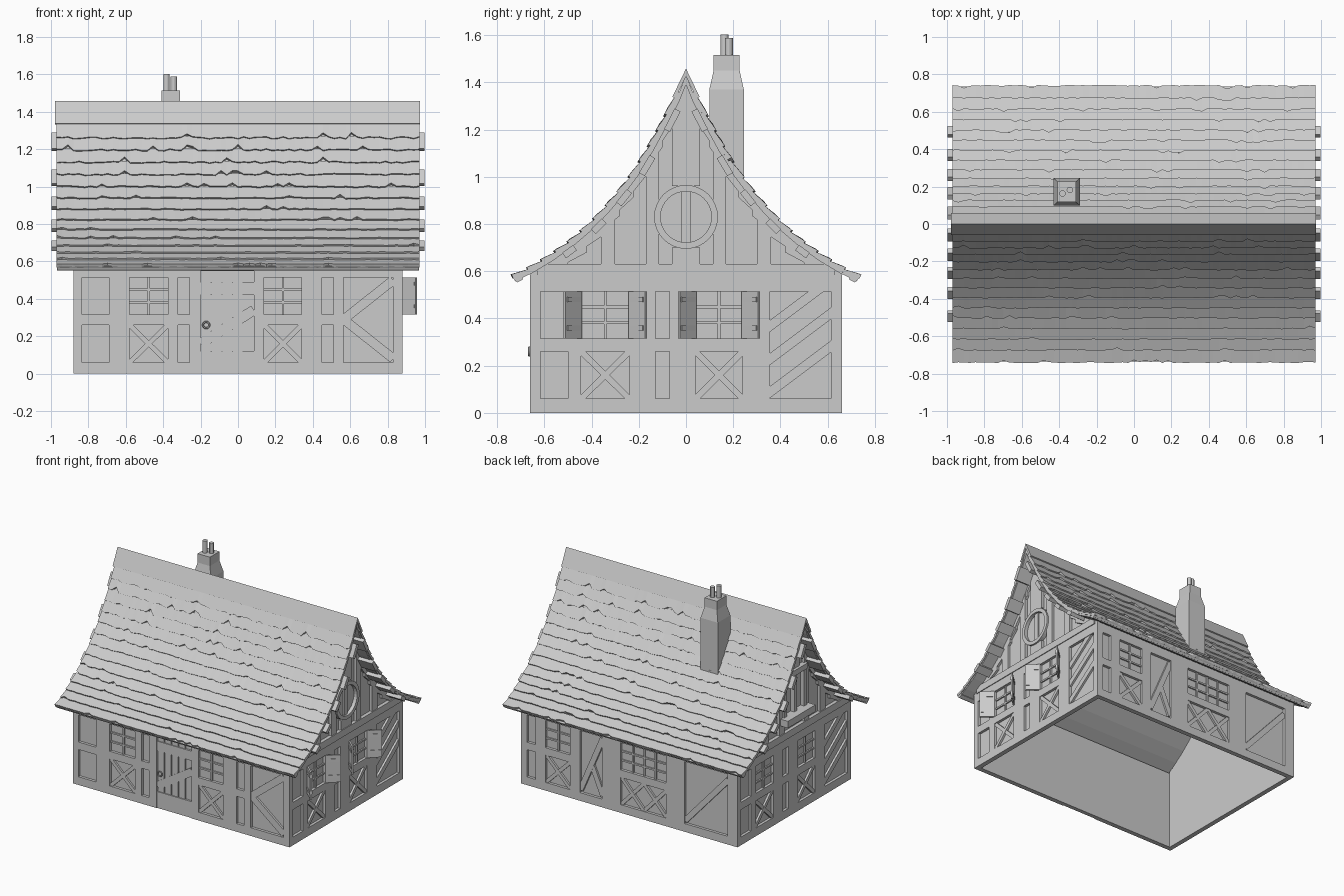
import bpy, bmesh, math, random
from mathutils import Vector

if "Cube" in bpy.data.objects:
    bpy.data.objects.remove(bpy.data.objects["Cube"])
random.seed(4)

# outer roof line: (distance from ridge, height)
ROOF = [(0, 1.45), (.05, 1.335), (.1, 1.235), (.16, 1.125), (.22, 1.025), (.28, .945), (.35, .862),
        (.42, .79), (.5, .722), (.58, .665), (.66, .617), (.735, .58)]

def roof_z(y):
    y = abs(y)
    for (a, za), (b, zb) in zip(ROOF, ROOF[1:]):
        if y <= b:
            return za + (zb - za) * (y - a) / (b - a)
    return ROOF[-1][1]

def roof_pt(y, off=0.0):
    """Point on the roof line pushed out along its normal."""
    s = (roof_z(y + .02) - roof_z(max(y - .02, 0))) / (y + .02 - max(y - .02, 0)) if y < .71 else -.5
    n = Vector((-s, 1)).normalized()
    return (y + n.x * off, roof_z(y) + n.y * off)

# local frames: (along wall, up, outward) -> world
FRONT = lambda u, v, d: (u, -.66 - d, v)
BACK = lambda u, v, d: (u, .66 + d, v)
RIGHT = lambda u, v, d: (.88 + d, u, v)
LEFT = lambda u, v, d: (-.88 - d, -u, v)
PLAN = lambda u, v, d: (u, v, d)
ALONG = lambda u, v, d: (d, u, v)

def slab(bm, fr, poly, d0, d1):
    a = [bm.verts.new(fr(u, v, d0)) for u, v in poly]
    b = [bm.verts.new(fr(u, v, d1)) for u, v in poly]
    bm.faces.new(a); bm.faces.new(b)
    for i in range(len(a)):
        j = (i + 1) % len(a)
        bm.faces.new((a[i], a[j], b[j], b[i]))

def rect(bm, fr, u0, u1, v0, v1, d0, d1):
    slab(bm, fr, [(u0, v0), (u1, v0), (u1, v1), (u0, v1)], d0, d1)

def bar(bm, fr, p, q, w, d0, d1):
    p, q = Vector(p), Vector(q)
    t = (q - p).normalized() * w / 2
    n = Vector((-t.y, t.x))
    slab(bm, fr, [p - n, q - n, q + n, p + n], d0, d1)

def finish(bm, name):
    bmesh.ops.recalc_face_normals(bm, faces=bm.faces)
    me = bpy.data.meshes.new(name)
    bm.to_mesh(me); bm.free()
    ob = bpy.data.objects.new(name, me)
    bpy.context.collection.objects.link(ob)
    return ob

LO, HI, TOP = (.06, .26), (.315, .515), .585
IN, MID = -.02, -.005

def cross(bm, fr, u0, u1, v0, v1):
    bar(bm, fr, (u0, v0), (u1, v1), .026, IN, MID)
    bar(bm, fr, (u0, v1), (u1, v0), .026, IN, MID - .001)

def window(bm, fr, u0, u1, v0, v1):
    n = max(2, round((u1 - u0) / .09))
    for i in range(1, n):
        u = u0 + (u1 - u0) * i / n
        rect(bm, fr, u - .006, u + .006, v0, v1, IN, MID - .004)
    for i in (1, 2):
        v = v0 + (v1 - v0) * i / 3
        rect(bm, fr, u0, u1, v - .006, v + .006, IN, MID - .005)

def wall(name, fr, end, columns):
    """Infill sheet plus posts and rails; columns = (u0, u1, kind)."""
    bm = bmesh.new()
    rect(bm, fr, -end, end, 0, TOP, -.035, IN)
    prev = -end
    for u0, u1, kind in columns:
        rect(bm, fr, prev, u0, 0, TOP, IN, 0)
        prev = u1
        if kind == 'door':
            rect(bm, fr, u0, u1, .55, TOP, IN, 0)
            for v0, v1 in ((0, .12), (.42, .49)):
                rect(bm, fr, u0, u1, v0, v1, IN, MID)
            bar(bm, fr, (u0, .16), (u1, .34), .055, IN, MID - .002)
            for i in range(1, 5):
                u = u0 + (u1 - u0) * i / 5
                rect(bm, fr, u0 + .003 + (i - 1) * .057, u - .003, 0, .55, IN, -.012)
            continue
        rect(bm, fr, u0, u1, 0, LO[0], IN, 0)
        rect(bm, fr, u0, u1, HI[1], TOP, IN, 0)
        if kind in ('plain', 'window'):
            rect(bm, fr, u0, u1, LO[1], HI[0], IN, 0)
        if kind == 'window':
            window(bm, fr, u0, u1, *HI)
            n = max(1, round((u1 - u0) / .2))
            for i in range(n):
                w = (u1 - u0) / n
                cross(bm, fr, u0 + w * i, u0 + w * (i + 1), *LO)
        elif kind == 'arrow':
            bar(bm, fr, (u0, .29), (u1, .5), .05, IN, MID)
            bar(bm, fr, (u0, .29), (u1, .08), .05, IN, MID)
        elif kind == 'stripes':
            for c in (.09, .23, .37):
                bar(bm, fr, (u0 - .01, c - .01), (u1 + .01, c + .2), .04, IN, MID)
        elif kind == 'brace':
            bar(bm, fr, (u0, .47), (u1, .08), .04, IN, MID)
        elif kind == 'branch':
            bar(bm, fr, (u0, .5), (u1, .08), .04, IN, MID)
            bar(bm, fr, (u0, .08), ((u0 + u1) / 2, .29), .04, IN, MID - .001)
    rect(bm, fr, prev, end, 0, TOP, IN, 0)
    finish(bm, name)

# four timber framed walls
wall('front_wall', FRONT, .88, [(-.835, -.69, 'plain'), (-.58, -.375, 'window'), (-.32, -.26, 'plain'),
     (-.2, .085, 'door'), (.14, .34, 'window'), (.45, .51, 'plain'), (.565, .83, 'arrow')])
wall('back_wall', BACK, .88, [(-.8, -.45, 'brace'), (-.3, .07, 'window'), (.22, .4, 'branch'),
     (.48, .68, 'window'), (.76, .83, 'plain')])
side = [(-.617, -.5, 'plain'), (-.444, -.24, 'window'), (-.13, -.07, 'plain'),
        (.04, .24, 'window'), (.355, .615, 'stripes')]
wall('right_wall', RIGHT, .64, side)
wall('left_wall', LEFT, .64, side)

# gables with king post, studs, rafters and window
for name, fr in (('right_gable', RIGHT), ('left_gable', LEFT)):
    bm = bmesh.new()
    ys = [0, .05, .1, .16, .22, .28, .35, .42, .5, .58, .63]
    edge = [(y, roof_z(y) - .04) for y in ys]
    slab(bm, fr, [(-y, z) for y, z in edge[:0:-1]] + edge + [(.63, .56), (-.63, .56)], -.035, IN)
    rect(bm, fr, -.63, .63, .578, .63, IN, .006)
    stud = lambda a, b, lo: slab(bm, fr, [(a, lo), (b, lo), (b, roof_z(b) - .045), (a, roof_z(a) - .045)], IN, 0)
    for s in (-1, 1):
        stud(s * .115, s * .17, .63)
        stud(s * .3, s * .36, .63)
        for a, b in zip(ROOF[1:], ROOF[2:-1]):
            slab(bm, fr, [(s * a[0], a[1] - .03), (s * b[0], b[1] - .03),
                          (s * b[0], max(b[1] - .085, .58)), (s * a[0], a[1] - .11)], IN, -.003)
    if fr is RIGHT:
        stud(-.06, 0, .96); stud(0, .06, .96)
        rect(bm, fr, -.06, .06, .63, .7, IN, 0)
        rect(bm, fr, -.018, .018, .71, .95, IN, -.003)
        slab(bm, fr, [(.112 * math.cos(i * math.tau / 32), .83 + .112 * math.sin(i * math.tau / 32))
                      for i in range(32)], IN, -.014)
        for i in range(32):
            a, b = i * math.tau / 32, (i + 1) * math.tau / 32
            slab(bm, fr, [(r * math.cos(t), .83 + r * math.sin(t))
                          for r, t in ((.108, a), (.135, a), (.135, b), (.108, b))], IN, .012)
    else:
        # loft window with a projecting sill box
        stud(-.06, 0, 1.05); stud(0, .06, 1.05)
        rect(bm, fr, -.13, .13, 1.02, 1.06, IN, .02)
        for s in (-.115, 0, .115):
            rect(bm, fr, s - .015, s + .015, .75, 1.02, IN, .01)
        rect(bm, fr, -.16, .16, .7, .75, IN, .06)
    finish(bm, name)

# shutters on the right wall
bm = bmesh.new()
for u, s in ((-.444, -1), (-.24, 1), (.04, -1), (.24, 1)):
    bar(bm, PLAN, (.878, u), (.953, u + s * .07), .012, HI[0], HI[1])
    for v in (.35, .47):
        bar(bm, PLAN, (.885, u + s * .008), (.948, u + s * .064), .02, v, v + .02)
finish(bm, 'shutters')

# door ring handle
bpy.ops.mesh.primitive_torus_add(major_radius=.017, minor_radius=.005, major_segments=16, minor_segments=6,
                                 location=(-.17, -.664, .26), rotation=(math.pi / 2, 0, 0))
bpy.context.object.name = 'door_ring'

# roof boards under the shingles
bm = bmesh.new()
for s in (-1, 1):
    outer = [roof_pt(y, -.012) for y, _ in ROOF[1:]]
    inner = [roof_pt(y, -.026) for y, _ in ROOF[1:]]
    poly = [(0, 1.43)] + outer + inner[::-1] + [(0, 1.39)]
    slab(bm, ALONG, [(s * y, z) for y, z in poly], -.965, .965)
finish(bm, 'roof_boards')

# shingle rows with uneven lower edges
bm = bmesh.new()
lows = [.088, .122, .158, .197, .24, .287, .337, .39, .445, .5, .556, .613, .672, .738]
for s in (-1, 1):
    top = .045
    for low in lows:
        last = None
        for i in range(65):
            x = -.97 + 1.94 * i / 64
            j = random.uniform(-.003, .003) - (.012 if random.random() < .07 else 0)
            e = min(low + j, .74)
            sec = [roof_pt(top - .006, -.004), roof_pt(e, .007), roof_pt(e, -.013), roof_pt(top - .006, -.018)]
            ring = [bm.verts.new((x, s * y, z)) for y, z in sec]
            if last:
                for k in range(4):
                    bm.faces.new((last[k], last[(k + 1) % 4], ring[(k + 1) % 4], ring[k]))
            if i in (0, 64):
                bm.faces.new(ring)
            last = ring
        top = low
finish(bm, 'shingles')

# ridge cap and eave boards
bm = bmesh.new()
slab(bm, ALONG, [(0, 1.458), (.058, 1.338), (.044, 1.332), (0, 1.425), (-.044, 1.332), (-.058, 1.338)], -.978, .973)
finish(bm, 'ridge_cap')
bm = bmesh.new()
for s in (-1, 1):
    slab(bm, ALONG, [(s * .735, .572), (s * .715, .552), (s * .69, .566), (s * .7, .59)], -.968, .968)
finish(bm, 'eave_boards')

# purlin ends under the roof overhang
bm = bmesh.new()
for s in (-1, 1):
    for y in (.09, .195, .29, .395, .515):
        a, b = roof_pt(y - .022, -.036), roof_pt(y + .022, -.036)
        for x0, x1 in ((-.998, -.86), (.86, .998)):
            bar(bm, ALONG, (s * a[0], a[1]), (s * b[0], b[1]), .028, x0, x1)
finish(bm, 'purlin_ends')

# chimney stack with tapered shoulder
bm = bmesh.new()
rings = []
for hx, hy, z in ((.07, .073, .98), (.07, .073, 1.37), (.05, .055, 1.45), (.05, .055, 1.515)):
    rings.append([bm.verts.new((-.36 + a * hx, .172 + b * hy, z)) for a, b in ((-1, -1), (1, -1), (1, 1), (-1, 1))])
for p, q in zip(rings, rings[1:]):
    for k in range(4):
        bm.faces.new((p[k], p[(k + 1) % 4], q[(k + 1) % 4], q[k]))
bm.faces.new(rings[0]); bm.faces.new(rings[-1])
finish(bm, 'chimney')

# chimney pots
for x, y, h in ((-.382, .163, 1.603), (-.343, .182, 1.588)):
    bpy.ops.mesh.primitive_cylinder_add(vertices=12, radius=.017, depth=h - 1.5, location=(x, y, (h + 1.5) / 2))
    bpy.context.object.name = 'chimney_pot'
    bpy.ops.object.shade_smooth_by_angle()
